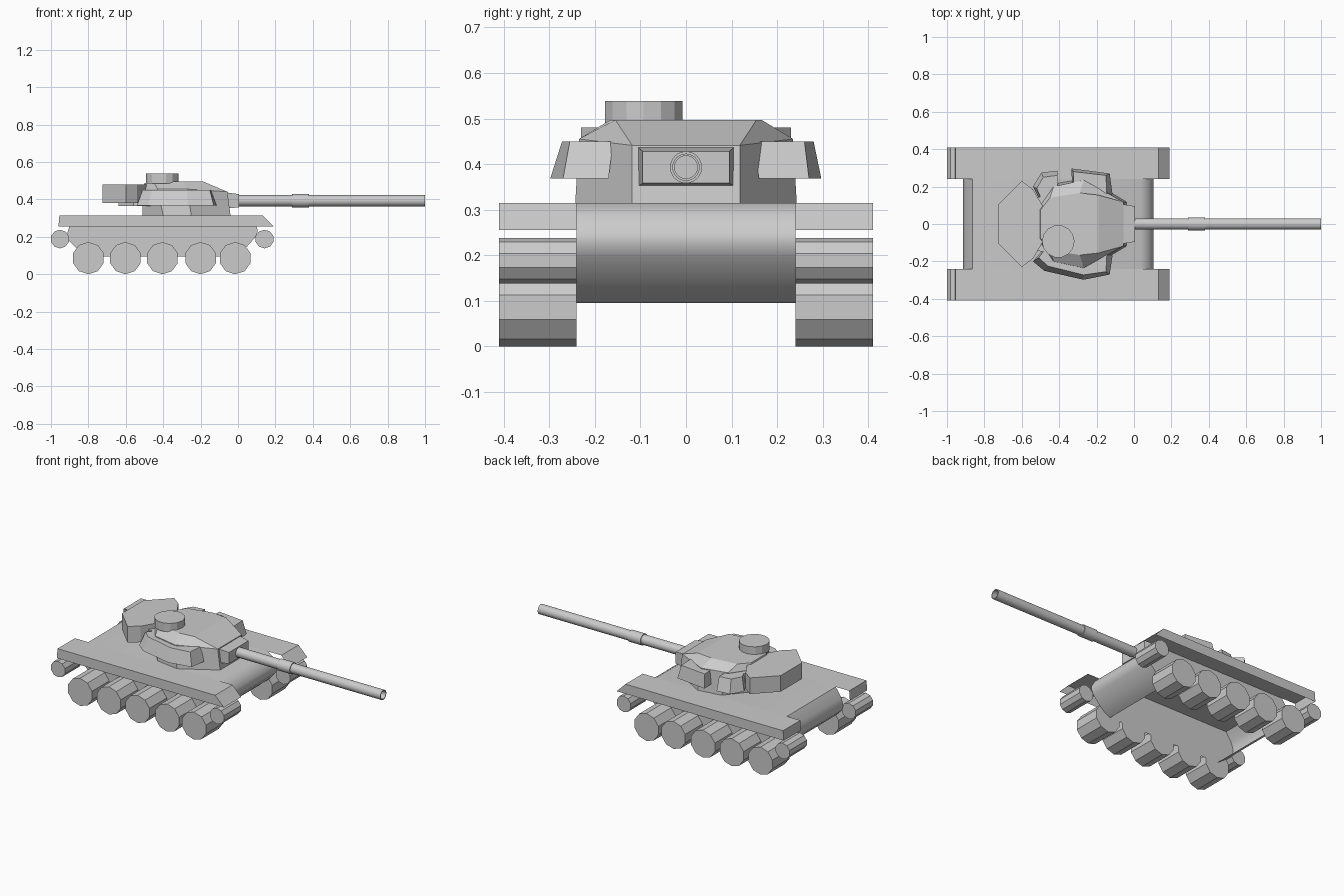
import bpy, math
from mathutils import Matrix

if "Cube" in bpy.data.objects:
    bpy.data.objects.remove(bpy.data.objects["Cube"])


def mesh(name, verts, faces):
    me = bpy.data.meshes.new(name)
    me.from_pydata(verts, [], faces)
    ob = bpy.data.objects.new(name, me)
    bpy.context.collection.objects.link(ob)
    return ob


def loft(name, rings):
    """Closed solid through rings of equal point count."""
    n = len(rings[0])
    verts = [p for r in rings for p in r]
    faces = [list(range(n))[::-1], [len(verts) - n + i for i in range(n)]]
    for k in range(len(rings) - 1):
        for i in range(n):
            j = (i + 1) % n
            faces.append((k * n + i, k * n + j, k * n + n + j, k * n + n + i))
    return mesh(name, verts, faces)


def shell(name, prof, y0, y1, sides):
    """Open x-z profile swept along y, with end panels on the listed sides (0, 1)."""
    n = len(prof)
    verts = [(x, y, z) for y in (y0, y1) for x, z in prof]
    faces = [(i, i + 1, n + i + 1, n + i) for i in range(n - 1)]
    faces += [[s * n + i for i in range(n)] for s in sides]
    return mesh(name, verts, faces)


def mirrored(half):
    """Half outline (y > 0, front to back) to a full symmetric outline."""
    return half + [(p[0], -p[1], *p[2:]) for p in reversed(half)]


def circle(x, y, z, r, n, axis, start=0.0):
    pts = []
    for i in range(n):
        a = start + 2 * math.pi * i / n
        c, s = r * math.cos(a), r * math.sin(a)
        pts.append({'x': (x, y + c, z + s), 'y': (x + c, y, z + s), 'z': (x + c, y + s, z)}[axis])
    return pts


def smooth(ob, angle):
    bpy.ops.object.select_all(action='DESELECT')
    ob.select_set(True)
    bpy.context.view_layer.objects.active = ob
    bpy.ops.object.shade_smooth_by_angle(angle=math.radians(angle))


# Hull tub: open underneath, rounded nose and tail
hull = shell("hull", [(-.80, .095), (-.865, .14), (-.905, .18), (-.915, .215), (-.90, .26), (-.863, .315),
                      (.037, .315), (.08, .286), (.102, .25), (.105, .225), (.09, .195),
                      (.05, .15), (.01, .115), (-.03, .095)], -.24, .24, (0, 1))
smooth(hull, 40)

# Fenders and running gear on both sides
fender = [(-.96, .255), (-.955, .315), (.13, .315), (.19, .255)]
wheels = [(-.80, .086, .086), (-.602, .086, .086), (-.404, .086, .086), (-.20, .086, .086),
          (-.015, .086, .086), (-.952, .188, .05), (.142, .188, .05)]
for side, s in (("left", -1), ("right", 1)):
    shell("fender_" + side, fender, .24 * s, .41 * s, (1,))
    for i, (x, z, r) in enumerate(wheels):
        loft(f"wheel_{side}_{i}", [circle(x, y * s, z, r, 10, 'y', math.pi / 2) for y in (.24, .41)])

# Turret body
loft("turret", [
    mirrored([(-.04, .118, .315), (-.25, .243, .315), (-.40, .22, .315), (-.51, .09, .315)]),
    mirrored([(-.057, .118, .441), (-.27, .235, .455), (-.43, .20, .455), (-.51, .085, .455)]),
    mirrored([(-.19, .155, .497), (-.29, .166, .497), (-.45, .14, .492), (-.50, .075, .488)])])

# Rear overhang and stowage bin
over = [(-.46, .15), (-.56, .14), (-.64, .07)]
loft("rear_overhang", [[(x, y, z) for x, y in mirrored(over)] for z in (.365, .45)])
bin_ = [(-.49, .10), (-.54, .185), (-.60, .23), (-.725, .105)]
loft("stowage_bin", [[(x, y, z) for x, y in mirrored(bin_)] for z in (.38, .48)])


# Add-on armour packs, outline pairs: lower and upper
def pack(name, low, high, z0=.368, z1=.45):
    loft(name, [[(x, y, z0) for x, y in low], [(x, y, z1) for x, y in high]])


pack("armour_left",
     [(-.115, -.17), (-.13, -.27), (-.27, -.298), (-.48, -.25), (-.54, -.20), (-.48, -.13), (-.28, -.18)],
     [(-.145, -.16), (-.15, -.255), (-.27, -.272), (-.46, -.225), (-.51, -.18), (-.47, -.13), (-.28, -.18)])
pack("armour_right_front",
     [(-.115, .16), (-.13, .27), (-.335, .297), (-.33, .20)],
     [(-.145, .15), (-.15, .26), (-.325, .28), (-.32, .19)])
pack("armour_right_rear",
     [(-.41, .18), (-.41, .285), (-.495, .275), (-.54, .20), (-.49, .10)],
     [(-.41, .17), (-.41, .26), (-.485, .25), (-.52, .19), (-.48, .10)])

# Commander hatch ring
loft("cupola", [circle(-.405, -.093, z, .087, 14, 'z') for z in (.485, .538)])

# Gun mantlet
loft("mantlet", [[(x, -w, b), (x, w, b), (x, w, t), (x, -w, t)]
                 for x, w, b, t in ((-.07, .107, .35, .438), (.005, .095, .358, .428))])

# Barrel with hollow muzzle, and sleeve
barrel = loft("barrel", [circle(x, 0, .393, r, 24, 'x')
                         for x, r in ((-.02, .03), (1.0, .03), (1.0, .025), (.7, .025))])
sleeve = loft("barrel_sleeve", [circle(x, 0, .393, .035, 24, 'x') for x in (.29, .38)])
for ob in (barrel, sleeve):
    smooth(ob, 30)
